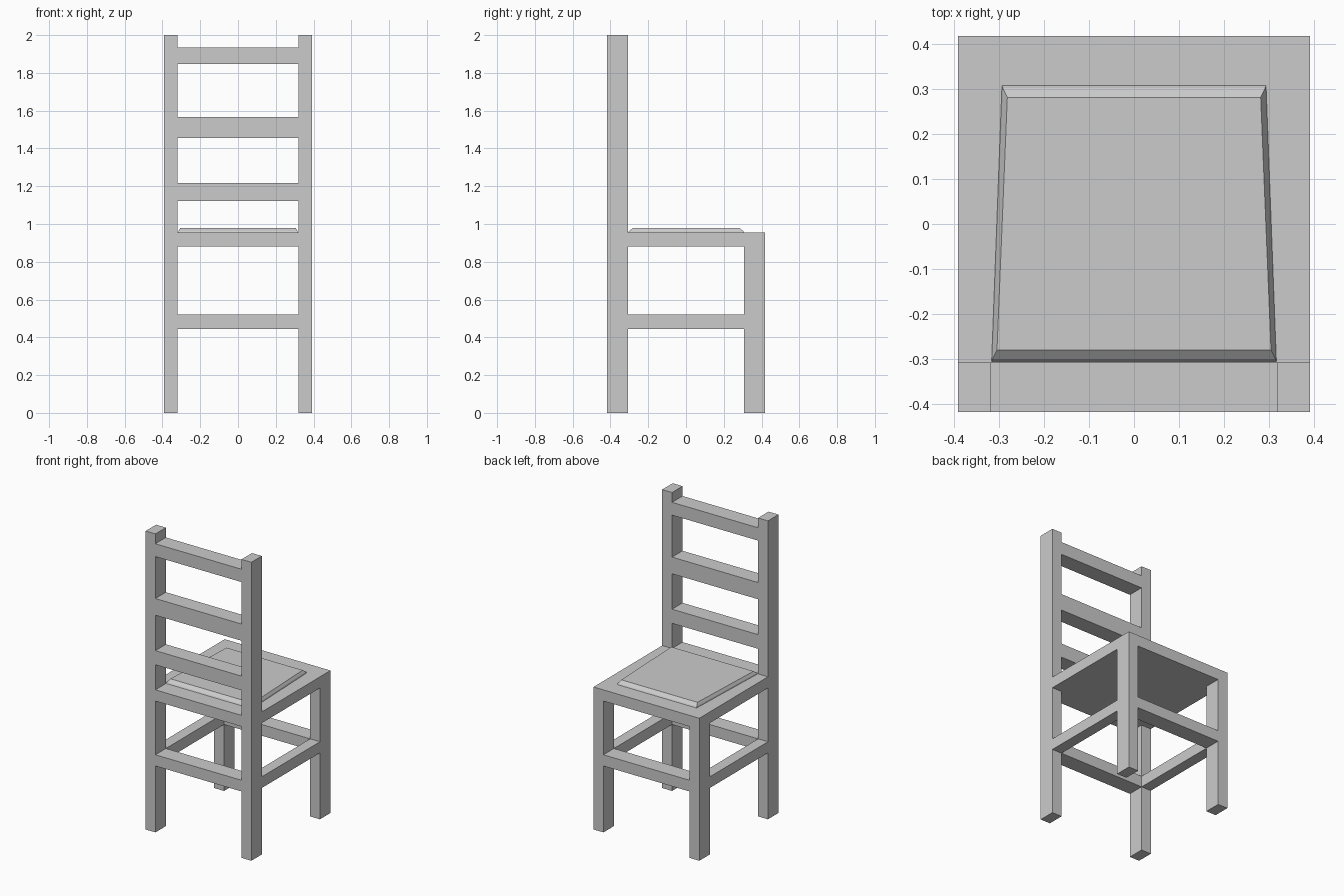
import bpy
import bmesh

if "Cube" in bpy.data.objects:
    bpy.data.objects.remove(bpy.data.objects["Cube"])

# Shared outlines: outer edge, and inner faces of the posts
X, XI = 0.392, 0.319
Y, YB, YF = 0.419, -0.308, 0.308
SEAT_LOW, SEAT_TOP = 0.88, 0.955


def mesh_object(name, bm):
    bmesh.ops.recalc_face_normals(bm, faces=bm.faces)
    me = bpy.data.meshes.new(name)
    bm.to_mesh(me)
    bm.free()
    ob = bpy.data.objects.new(name, me)
    bpy.context.collection.objects.link(ob)
    return ob


def loft(name, rings):
    """Closed solid through a stack of four-cornered rings."""
    bm = bmesh.new()
    loops = [[bm.verts.new(p) for p in ring] for ring in rings]
    for a, b in zip(loops, loops[1:]):
        for i in range(4):
            j = (i + 1) % 4
            bm.faces.new((a[i], a[j], b[j], b[i]))
    bm.faces.new(loops[0][::-1])
    bm.faces.new(loops[-1])
    return mesh_object(name, bm)


def box(name, x0, x1, y0, y1, z0, z1):
    return loft(name, [[(x0, y0, z), (x1, y0, z), (x1, y1, z), (x0, y1, z)]
                       for z in (z0, z1)])


# Legs and side stretchers, one per side
for side, x0, x1 in (("left", -X, -XI), ("right", XI, X)):
    box(f"backrest_post_{side}", x0, x1, -Y, YB, 0, 2.0)
    box(f"short_leg_{side}", x0, x1, YF, Y, 0, SEAT_LOW)
    box(f"side_stretcher_{side}", x0, x1, YB, YF, 0.445, 0.52)

# Cross stretchers between the legs
box("stretcher_backrest_side", -XI, XI, -Y, YB, 0.445, 0.52)
box("stretcher_open_side", -XI, XI, YF, Y, 0.445, 0.52)

# Seat slab and the rail that fills the gap between the tall posts
box("seat", -X, X, YB, Y, SEAT_LOW, SEAT_TOP)
box("seat_rail", -XI, XI, -Y, YB, SEAT_LOW, SEAT_TOP)

# Backrest slats
for i, (z0, z1) in enumerate(((1.123, 1.218), (1.455, 1.567), (1.848, 1.934)), 1):
    box(f"backrest_slat_{i}", -XI, XI, -Y, YB, z0, z1)

# Tapered seat pad with a two-step chamfer
pad = []
for dx, dy, z in ((0, 0, SEAT_TOP), (0.002, 0.005, 0.963), (0.012, 0.026, 0.98)):
    w0, w1 = 0.317 - dx, 0.294 - dx
    pad.append([(-w0, -0.306 + dy, z), (w0, -0.306 + dy, z),
                (w1, 0.308 - dy, z), (-w1, 0.308 - dy, z)])
loft("seat_pad", pad)
